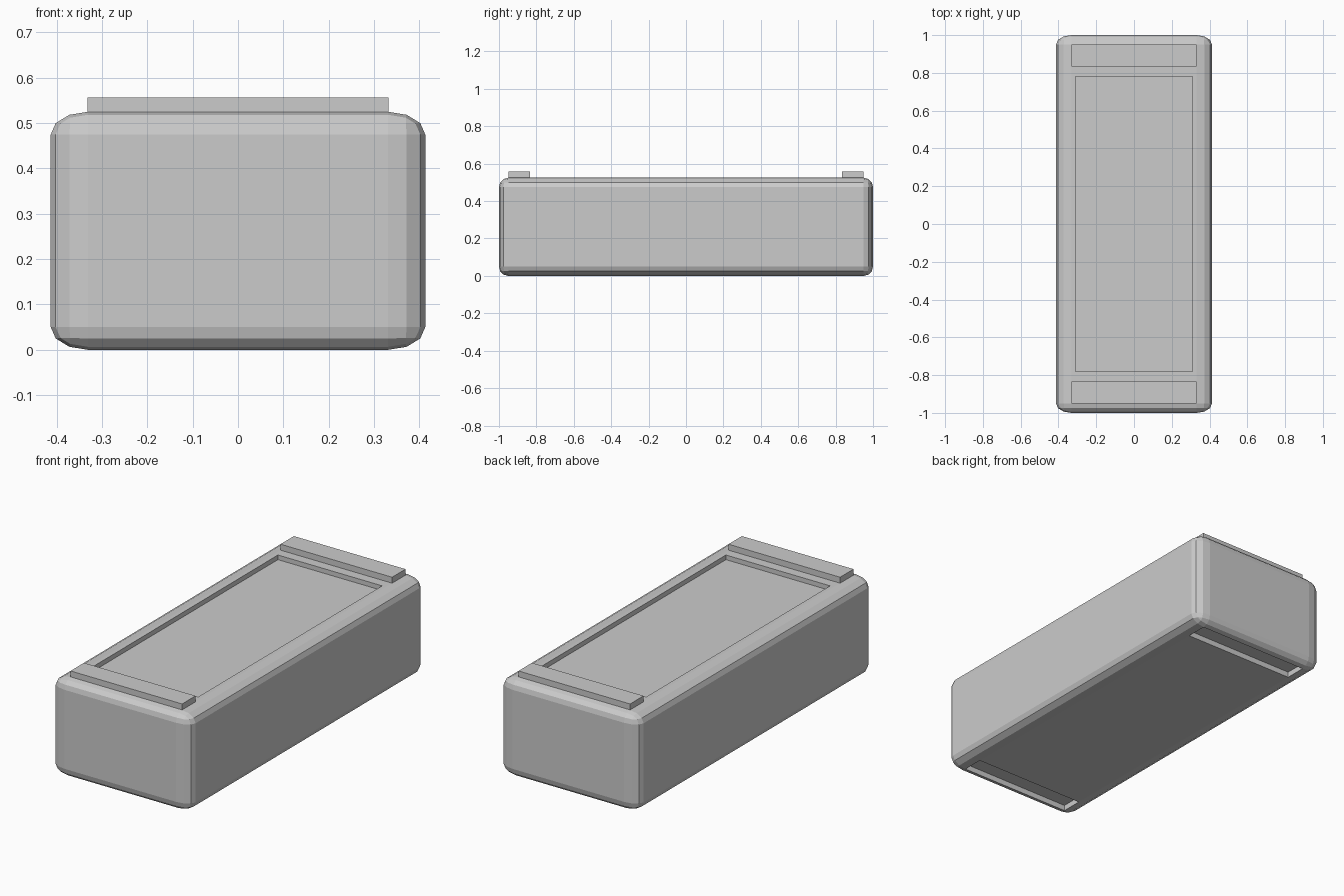
import bpy, bmesh
from mathutils import Matrix

if "Cube" in bpy.data.objects:
    bpy.data.objects.remove(bpy.data.objects["Cube"])

HX, HY, HZ = 0.413, 1.0, 0.2625    # half sizes of the body
B = 0.05                           # bevel width in y and z
SX = 1.64                          # bevels are stretched across x
BAR_Y, BAR_HALF = 0.892, 0.057     # stacking bar centre and half depth


def box(name, size, loc, bevel=0, stretch=1):
    bm = bmesh.new()
    bmesh.ops.create_cube(bm, size=1)
    bmesh.ops.scale(bm, vec=(size[0] / stretch, size[1], size[2]), verts=bm.verts)
    if bevel:
        bmesh.ops.bevel(bm, geom=bm.edges[:], offset=bevel, offset_type='OFFSET',
                        segments=3, profile=0.5, affect='EDGES')
        bmesh.ops.scale(bm, vec=(stretch, 1, 1), verts=bm.verts)
    bm.transform(Matrix.Translation(loc))
    me = bpy.data.meshes.new(name)
    bm.to_mesh(me)
    bm.free()
    ob = bpy.data.objects.new(name, me)
    bpy.context.collection.objects.link(ob)
    return ob


def cut(target, name, size, loc):
    cutter = box(name, size, loc)
    cutter.hide_render = True
    cutter.hide_viewport = False
    mod = target.modifiers.new(name, 'BOOLEAN')
    mod.operation = 'DIFFERENCE'
    mod.solver = 'EXACT'
    mod.object = cutter
    bpy.context.view_layer.objects.active = target
    bpy.ops.object.modifier_apply(modifier=mod.name)
    bpy.data.objects.remove(cutter)


# rounded crate body
body = box("body", (2 * HX, 2 * HY, 2 * HZ), (0, 0, HZ), B, SX)

# shallow panel recess in the top
cut(body, "top_recess", (0.62, 1.564, 0.2), (0, 0, 2 * HZ - 0.025 + 0.1))

for side, s in (("front", -1), ("back", 1)):
    # stacking groove underneath
    cut(body, side + "_groove", (0.662, 2 * BAR_HALF, 0.2), (0, s * BAR_Y, 0.03 - 0.1))
    # raised stacking bar on top
    box(side + "_bar", (0.664, 2 * BAR_HALF, 0.034), (0, s * BAR_Y, 2 * HZ + 0.015))
